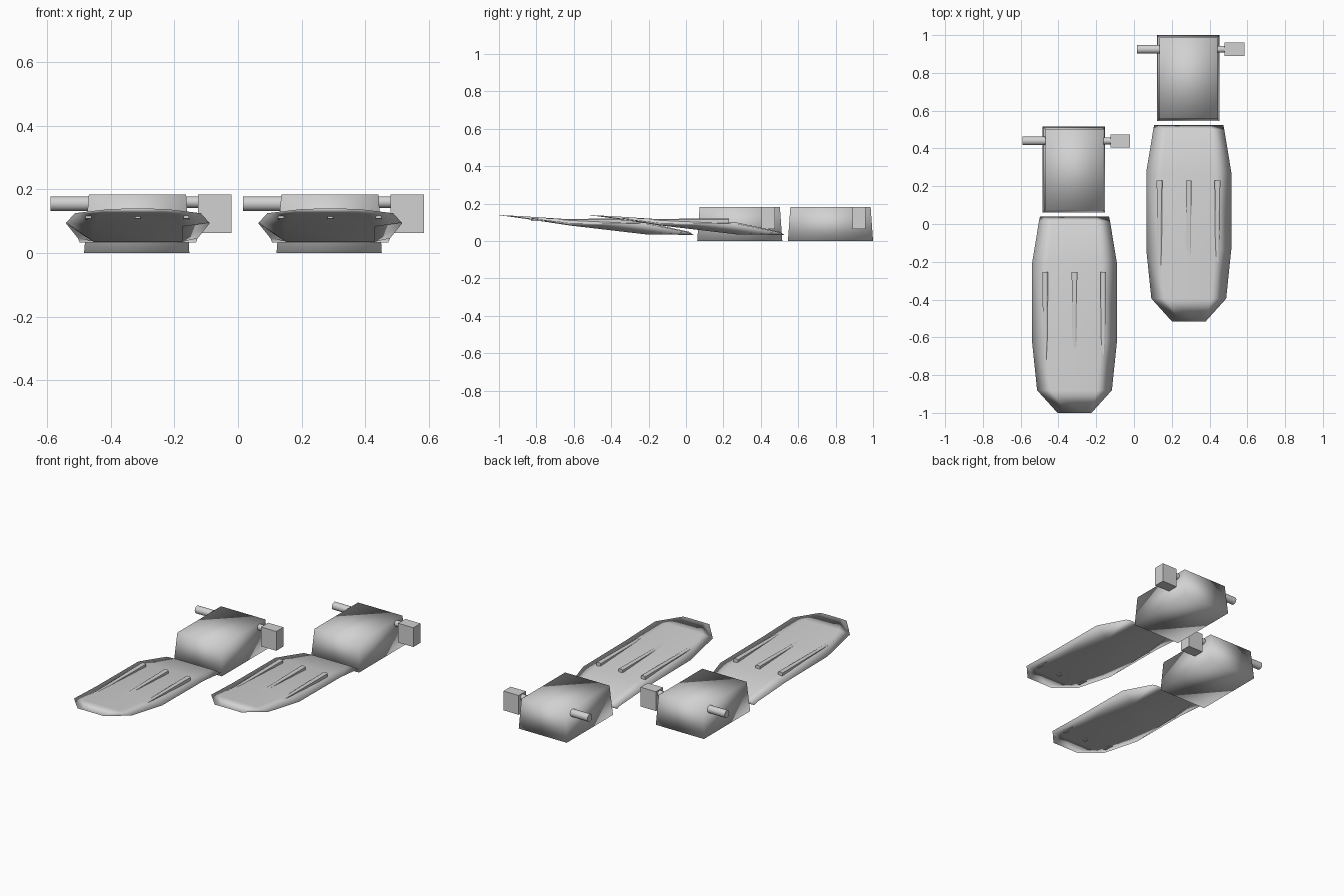
import bpy
import bmesh
from math import pi
from mathutils import Matrix, Vector

cube = bpy.data.objects.get("Cube")
if cube:
    bpy.data.objects.remove(cube, do_unlink=True)

grey = bpy.data.materials.new("light_grey")
grey.use_nodes = True
colour = (0.64, 0.64, 0.64, 1)
grey.diffuse_color = colour
grey.node_tree.nodes["Principled BSDF"].inputs["Base Color"].default_value = colour


def finish(bm, name, origin, shading):
    bmesh.ops.recalc_face_normals(bm, faces=bm.faces)
    mesh = bpy.data.meshes.new(name)
    bm.to_mesh(mesh)
    bm.free()
    mesh.materials.append(grey)
    obj = bpy.data.objects.new(name, mesh)
    obj.location = origin
    bpy.context.collection.objects.link(obj)
    bpy.ops.object.select_all(action='DESELECT')
    obj.select_set(True)
    bpy.context.view_layer.objects.active = obj
    if shading == "smooth":
        bpy.ops.object.shade_smooth()
    elif shading == "edges":
        bpy.ops.object.shade_smooth_by_angle()
    return obj


def loft(rings):
    """Skin closed rings of equal length and cap both ends."""
    bm = bmesh.new()
    loops = [[bm.verts.new(p) for p in ring] for ring in rings]
    for a, b in zip(loops, loops[1:]):
        for i in range(len(a)):
            j = (i + 1) % len(a)
            bm.faces.new((a[i], a[j], b[j], b[i]))
    bm.faces.new(loops[0])
    bm.faces.new(loops[-1])
    return bm


def rect(x0, x1, y0, y1, z):
    return [(x0, y0, z), (x1, y0, z), (x1, y1, z), (x0, y1, z)]


def rod(name, x0, x1, y, z, radius, origin):
    bm = bmesh.new()
    place = Matrix.Translation(((x0 + x1) / 2, y, z)) @ Matrix.Rotation(pi / 2, 4, 'Y')
    bmesh.ops.create_cone(bm, cap_ends=True, segments=24, radius1=radius,
                          radius2=radius, depth=x1 - x0, matrix=place)
    finish(bm, name, origin, "edges")


# Blade stations: y, half width, rim z, inner half width, top z, bottom z
STATIONS = [
    (0.04, 0.183, 0.033, 0.12, 0.033, 0.033),
    (0.015, 0.188, 0.046, 0.12, 0.05, 0.033),
    (-0.21, 0.225, 0.092, 0.14, 0.098, 0.035),
    (-0.62, 0.225, 0.095, 0.14, 0.116, 0.083),
    (-0.88, 0.198, 0.125, 0.12, 0.133, 0.122),
    (-1.0, 0.09, 0.138, 0.05, 0.139, 0.138),
]


def blade(name, origin):
    rings = [[(-w, y, rim), (-i, y, top), (i, y, top),
              (w, y, rim), (i, y, low), (-i, y, low)]
             for y, w, rim, i, top, low in STATIONS]
    bm = loft(rings)
    bmesh.ops.remove_doubles(bm, verts=bm.verts, dist=0.003)
    finish(bm, name, origin, "smooth")


def rib(name, x, origin):
    # Tapered bar, half sunk into the blade
    def ring(y, half, low, high):
        return [(x - half, y, low), (x + half, y, low), (x + half, y, high - 0.004),
                (x + half * 0.5, y, high), (x - half * 0.5, y, high), (x - half, y, high - 0.004)]
    finish(loft([ring(-0.255, 0.015, 0.088, 0.12), ring(-0.83, 0.009, 0.108, 0.118)]),
           name, origin, "edges")


def flipper(side, origin):
    origin = Vector(origin)
    # Foot block and its strap hardware
    block = loft([rect(-0.169, 0.162, 0.06, 0.515, 0),
                  rect(-0.154, 0.152, 0.073, 0.502, 0.183)])
    finish(block, side + "_foot_block", origin, "smooth")
    rod(side + "_long_pin", -0.275, -0.13, 0.44, 0.155, 0.023, origin)
    rod(side + "_short_pin", 0.13, 0.2, 0.44, 0.16, 0.018, origin)
    buckle = loft([rect(0.19, 0.295, 0.405, 0.475, z) for z in (0.063, 0.183)])
    finish(buckle, side + "_buckle", origin, "flat")
    # Blade with three stiffening ribs
    blade(side + "_blade", origin)
    for label, x in (("right", -0.155), ("middle", 0), ("left", 0.152)):
        rib(side + "_blade_" + label + "_rib", x, origin)


flipper("right", (-0.315, 0, 0))
flipper("left", (0.29, 0.485, 0))
